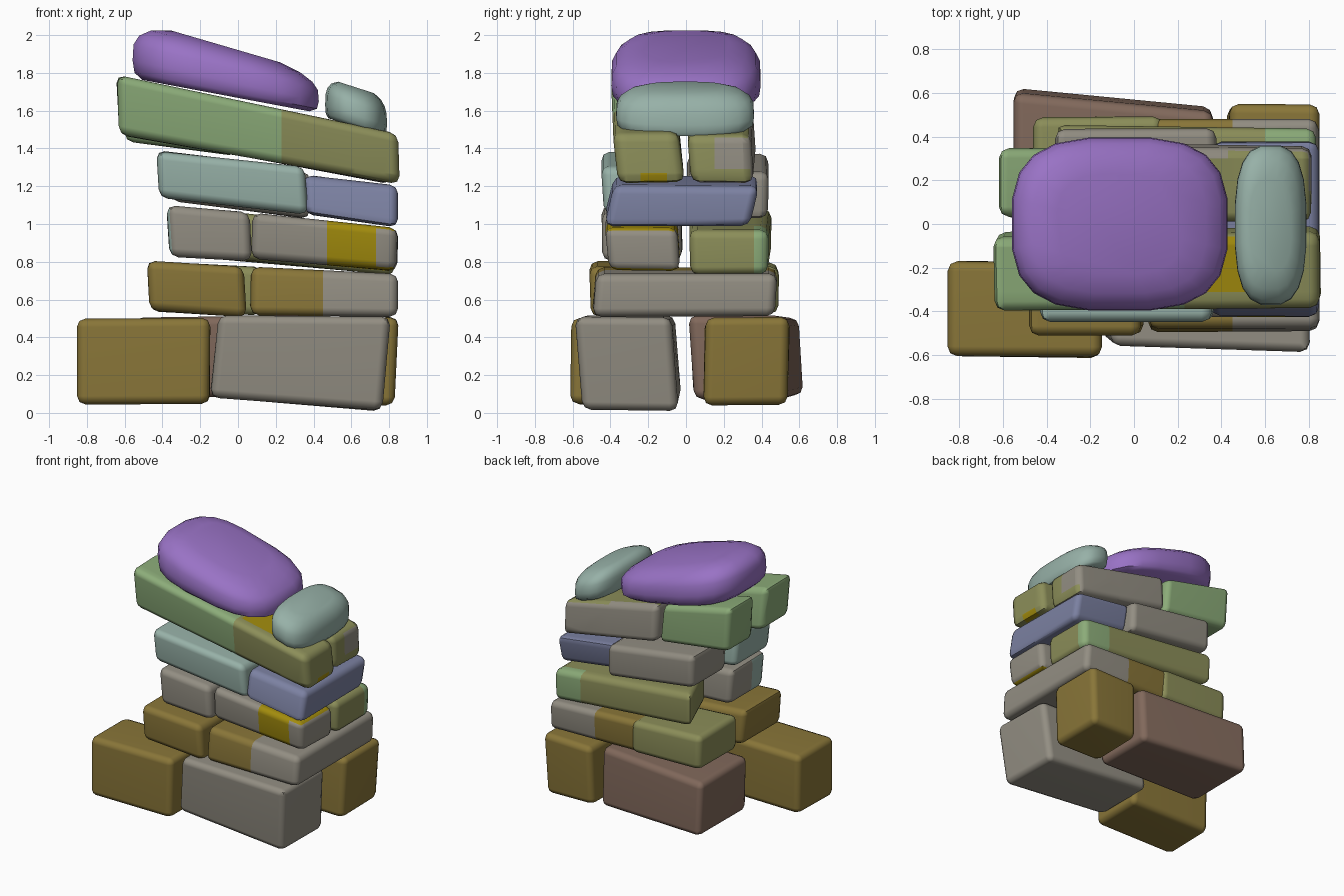
import bpy, bmesh, math, random
from mathutils import Vector

random.seed(4)
cube = bpy.data.objects.get("Cube")
if cube:
    bpy.data.objects.remove(cube, do_unlink=True)


def material(name, *rgb):
    mat = bpy.data.materials.new(name)
    mat.use_nodes = True
    mat.diffuse_color = (*rgb, 1)
    mat.node_tree.nodes["Principled BSDF"].inputs["Base Color"].default_value = (*rgb, 1)
    return mat


ochre = material("ochre", .25, .18, .04)
yellow = material("yellow", .36, .26, .004)
grey = material("warm grey", .29, .27, .225)
olive = material("olive", .26, .27, .10)
green = material("moss green", .26, .41, .19)
teal = material("pale teal", .31, .44, .39)
slate = material("slate blue", .20, .22, .36)
brown = material("brown", .22, .14, .105)
purple = material("purple", .32, .17, .56)


def finish(name, bm, mats):
    """Turn a bmesh into a smoothly shaded object with flat main faces."""
    bmesh.ops.recalc_face_normals(bm, faces=bm.faces)
    mesh = bpy.data.meshes.new(name)
    bm.to_mesh(mesh)
    bm.free()
    for mat in mats:
        mesh.materials.append(mat)
    obj = bpy.data.objects.new(name, mesh)
    bpy.context.collection.objects.link(obj)
    bpy.ops.object.select_all(action='DESELECT')
    obj.select_set(True)
    bpy.context.view_layer.objects.active = obj
    bpy.ops.object.shade_smooth_by_angle(angle=math.radians(50))
    return obj


def stone(name, *mats, x, y, left, right, skew=(0, 0), splay=(0, 0), lean=(0, 0),
          cuts=(), rule=None):
    """Rounded block. left and right: bottom and top height at each end;
    skew: y shift of the front and back at the right end;
    splay: x shift of the two ends at the back; lean: shift of the top."""
    bm = bmesh.new()
    bmesh.ops.create_cube(bm, size=2)
    for v in bm.verts:
        end, back, top = (int(c > 0) for c in v.co)
        v.co = Vector((x[end] + splay[end] * back + lean[0] * top,
                       y[back] + skew[back] * end + lean[1] * top,
                       (left, right)[end][top]))
        v.co += Vector([random.uniform(-.005, .005) for _ in range(3)])
    bmesh.ops.bevel(bm, geom=bm.edges[:], offset=.045, segments=2,
                    profile=.5, affect='EDGES')
    # Cut along the colour borders, then colour the faces by rule
    for axis, value in cuts:
        normal = Vector([float(i == axis) for i in range(3)])
        bmesh.ops.bisect_plane(bm, geom=bm.verts[:] + bm.edges[:] + bm.faces[:],
                               plane_co=normal * value, plane_no=normal)
    bm.normal_update()
    if rule:
        for face in bm.faces:
            face.material_index = int(rule(face.calc_center_median(), face.normal))
    obj = finish(name, bm, mats)
    obj.modifiers.new("Flat faces", 'WEIGHTED_NORMAL').keep_sharp = True


def pebble(name, mat, centre, size, slope, thin, power, sides=20):
    """Rounded cap stone of stacked superellipse rings, sloping down to the left
    side of the model and thinning towards it."""
    rings = [(.9, -1), (.98, -.8), (1, -.4), (.99, .15), (.93, .5), (.8, .8), (.58, 1)]
    bm = bmesh.new()
    loops = []
    for scale, height in rings:
        loop = []
        for i in range(sides):
            a = math.tau * (i + .5) / sides
            c, s = math.cos(a), math.sin(a)
            px = math.copysign(abs(c) ** (2 / power), c) * scale * size[0]
            py = math.copysign(abs(s) ** (2 / power), s) * scale * size[1]
            pz = height * size[2] * (1 - thin * px) - slope * px
            loop.append(bm.verts.new(Vector(centre) + Vector((px, py, pz))))
        loops.append(loop)
    for low, high in zip(loops, loops[1:]):
        for i in range(sides):
            j = (i + 1) % sides
            bm.faces.new((low[i], low[j], high[j], high[i]))
    bm.faces.new(loops[0][::-1])
    bm.faces.new(loops[-1])
    finish(name, bm, [mat])


def fifth_front_colour(c, n):
    """Green end, olive end, yellow patches on the top and the lower left edge."""
    on_top = n.z > .6 and .25 < c.x < .62 and c.y > -.31
    on_end = c.x > .78 and c.z < 1.27 and -.24 < c.y < -.1
    return 2 if on_top or on_end else c.x > .23


def fifth_back_colour(c, n):
    """Olive top and end, grey back and underside."""
    if n.x > .6:
        return c.y > .15 and c.z > 1.29
    if n.z > .6:
        return c.y > .3 and c.x < .43
    return c.y > .15 or n.z < -.6


# Four foot stones
stone("foot_front_right", ochre, x=(-.85, -.15), y=(-.6, -.17),
      left=(.045, .5), right=(.05, .5), skew=(-.01, -.01))
stone("foot_front_left", grey, x=(-.15, .76), y=(-.52, -.02),
      left=(.08, .52), right=(.01, .51), skew=(-.03, -.02), lean=(.045, -.04))
stone("foot_back_left", ochre, x=(.42, .83), y=(.09, .54),
      left=(.05, .5), right=(.04, .51), lean=(.02, .01))
stone("foot_back_right", brown, x=(-.55, .36), y=(.04, .62),
      left=(.1, .5), right=(.07, .52), skew=(0, -.08), lean=(0, -.025))

# Second course
stone("second_front_right", ochre, x=(-.465, .045), y=(-.5, -.02),
      left=(.54, .81), right=(.51, .77), lean=(-.015, -.01))
stone("second_back_right", olive, x=(-.46, .13), y=(.02, .49),
      left=(.54, .8), right=(.52, .77))
stone("second_left", grey, ochre, x=(.065, .845), y=(-.495, .465),
      left=(.52, .77), right=(.51, .74), lean=(0, .015),
      cuts=[(0, .45)], rule=lambda c, n: c.x < .45)

# Third course
stone("third_front_right", grey, teal, x=(-.365, .07), y=(-.44, -.02),
      left=(.83, 1.1), right=(.8, 1.06), lean=(-.01, -.01),
      cuts=[(1, -.28)], rule=lambda c, n: n.x < -.6 and c.y < -.28)
stone("third_front_left", grey, yellow, x=(.07, .84), y=(-.41, -.03),
      left=(.82, 1.06), right=(.75, .98), lean=(.01, -.02), cuts=[(0, .47), (0, .73)],
      rule=lambda c, n: c.x > .47 and (c.x < .73 or abs(n.z) > .6))
stone("third_back", olive, green, x=(-.18, .83), y=(.02, .455),
      left=(.83, 1.08), right=(.73, .97), skew=(0, -.02), splay=(-.18, 0),
      cuts=[(0, .6), (1, .36)], rule=lambda c, n: c.x > .6 and c.y > .36)

# Fourth course
stone("fourth_front_right", teal, x=(-.415, .37), y=(-.435, -.01),
      left=(1.14, 1.39), right=(1.05, 1.3), lean=(-.02, -.015))
stone("fourth_back_right", grey, x=(-.36, .38), y=(.01, .435),
      left=(1.12, 1.38), right=(1.03, 1.27))
stone("fourth_left", slate, x=(.35, .845), y=(-.435, .335),
      left=(1.05, 1.26), right=(.98, 1.2), lean=(0, .055))

# Fifth course
stone("fifth_front", green, olive, yellow, x=(-.63, .855), y=(-.37, -.03),
      left=(1.47, 1.79), right=(1.21, 1.48), lean=(-.012, -.03), skew=(.01, .02),
      cuts=[(0, .23), (0, .25), (0, .62), (1, -.31), (1, -.24), (1, -.1), (2, 1.27)],
      rule=fifth_front_colour)
stone("fifth_back_right", green, x=(-.595, 0), y=(.03, .35),
      left=(1.44, 1.78), right=(1.36, 1.65), lean=(-.03, 0))
stone("fifth_back_left", olive, grey, x=(.005, .81), y=(.03, .37),
      left=(1.36, 1.64), right=(1.21, 1.47), lean=(0, -.02), skew=(0, -.01),
      cuts=[(0, .43), (1, .15), (1, .3), (2, 1.29)], rule=fifth_back_colour)

# Two rounded cap stones
pebble("large_cap", purple, (-.065, 0, 1.81), (.497, .398, .13), .24, .4, 3)
pebble("small_cap", teal, (.625, -.005, 1.618), (.165, .368, .105), .32, 0, 2.8)
